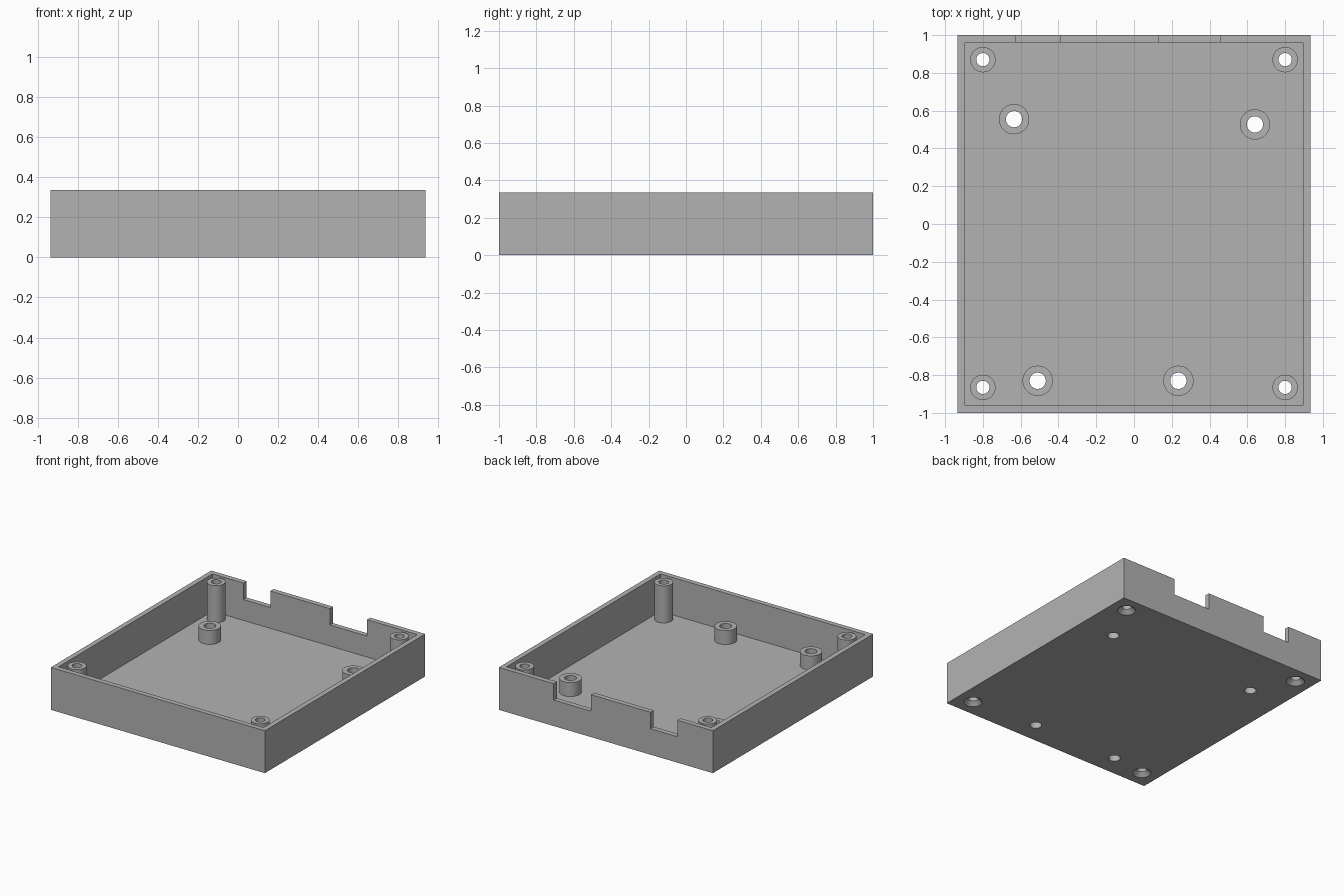
import bpy, bmesh
from math import radians
from mathutils import Matrix, Vector

cube = bpy.data.objects.get("Cube")
if cube:
    bpy.data.objects.remove(cube, do_unlink=True)

HX, HY, HEIGHT = 0.935, 1.0, 0.335
WALL, FLOOR = 0.04, 0.04
SIDES = 48

grey = bpy.data.materials.new("plain grey")
grey.use_nodes = True
grey.diffuse_color = (0.45, 0.45, 0.45, 1)
grey.node_tree.nodes["Principled BSDF"].inputs["Base Color"].default_value = (0.45, 0.45, 0.45, 1)


def finish(name, bm):
    bmesh.ops.recalc_face_normals(bm, faces=bm.faces)
    mesh = bpy.data.meshes.new(name)
    bm.to_mesh(mesh)
    bm.free()
    mesh.materials.append(grey)
    obj = bpy.data.objects.new(name, mesh)
    bpy.context.collection.objects.link(obj)
    return obj


def add_box(bm, low, high):
    low, high = Vector(low), Vector(high)
    matrix = Matrix.Translation((low + high) / 2) @ Matrix.Diagonal((*(high - low), 1))
    bmesh.ops.create_cube(bm, size=1, matrix=matrix)


def add_lathe(bm, profile, centre):
    """Spin a closed (radius, height) profile around a vertical axis."""
    x, y = centre
    verts = [bm.verts.new((x + r, y, z)) for r, z in profile]
    edges = [bm.edges.new((a, b)) for a, b in zip(verts, verts[1:] + verts[:1])]
    made = bmesh.ops.spin(bm, geom=verts + edges, cent=(x, y, 0), axis=(0, 0, 1),
                          angle=radians(360), steps=SIDES, use_merge=False)
    bmesh.ops.remove_doubles(bm, verts=bm.verts, dist=1e-5)
    # drop anything that collapsed on the axis
    loose = [e for e in bm.edges if not e.link_faces]
    bmesh.ops.delete(bm, geom=loose, context="EDGES")


def select_only(obj):
    bpy.ops.object.select_all(action="DESELECT")
    obj.select_set(True)
    bpy.context.view_layer.objects.active = obj


def carve(target, cutter):
    cutter.hide_render = True
    mod = target.modifiers.new("cut", "BOOLEAN")
    mod.operation, mod.solver, mod.object = "DIFFERENCE", "EXACT", cutter
    select_only(target)
    bpy.ops.object.modifier_apply(modifier=mod.name)
    bpy.data.objects.remove(cutter, do_unlink=True)


# Tray: solid block hollowed from above
bm = bmesh.new()
add_box(bm, (-HX, -HY, 0), (HX, HY, HEIGHT))
tray = finish("tray", bm)
bm = bmesh.new()
add_box(bm, (-HX + WALL, -HY + WALL, FLOOR), (HX - WALL, HY - WALL, 1))
carve(tray, finish("cavity_cutter", bm))

# Connector notches in the back wall
bm = bmesh.new()
for x0, x1 in ((-0.625, -0.39), (0.13, 0.455)):
    add_box(bm, (x0, HY - 2 * WALL, 0.205), (x1, HY + 0.1, 1))
carve(tray, finish("notch_cutter", bm))

# Post layout: corner screw posts and low board standoffs
corners = [(x, y) for x in (-0.8, 0.8) for y in (-0.865, 0.87)]
boards = [(-0.635, 0.555), (0.64, 0.527), (-0.51, -0.83), (0.235, -0.83)]
CORNER_R, CORNER_HOLE = 0.067, 0.035
BOARD_R, BOARD_HOLE = 0.08, 0.043

# Floor holes, countersunk from below at the corners
bm = bmesh.new()
for c in corners:
    add_lathe(bm, [(0, -0.01), (CORNER_R, -0.01), (CORNER_R, 0), (CORNER_HOLE, 0.03),
                   (CORNER_HOLE, 0.06), (0, 0.06)], c)
for c in boards:
    add_lathe(bm, [(0, -0.01), (BOARD_HOLE, -0.01), (BOARD_HOLE, 0.06), (0, 0.06)], c)
carve(tray, finish("hole_cutter", bm))


def tubes(name, centres, outer, inner, top):
    for i, c in enumerate(centres, 1):
        bm = bmesh.new()
        add_lathe(bm, [(inner, FLOOR), (outer, FLOOR), (outer, top), (inner, top)], c)
        finish(f"{name}_{i}", bm)


tubes("corner_post", corners, CORNER_R, CORNER_HOLE, HEIGHT - 0.002)
tubes("board_standoff", boards, BOARD_R, BOARD_HOLE, 0.15)

for obj in bpy.context.collection.objects:
    if obj.type == "MESH":
        select_only(obj)
        bpy.ops.object.shade_smooth_by_angle(angle=radians(30))
